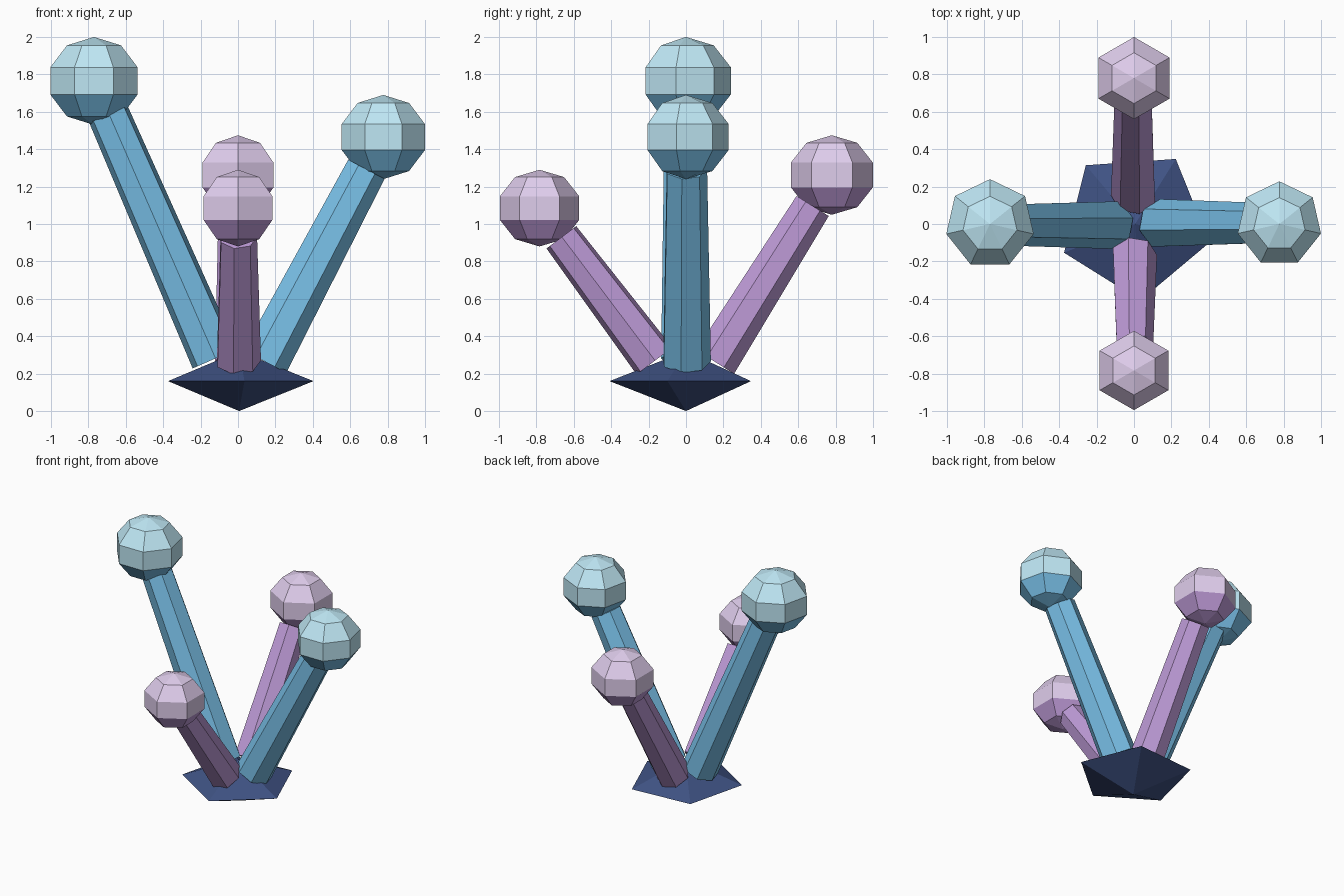
import bpy, bmesh
from math import sin, cos, pi, radians
from mathutils import Vector, Matrix

if "Cube" in bpy.data.objects:
    bpy.data.objects.remove(bpy.data.objects["Cube"])


def material(name, rgb):
    m = bpy.data.materials.new(name)
    m.diffuse_color = (*rgb, 1)
    m.use_nodes = True
    m.node_tree.nodes["Principled BSDF"].inputs["Base Color"].default_value = m.diffuse_color
    return m


def lathe(name, profile, sides, start, matrix, mats):
    """Faceted solid from (radius, height, material slot of the band above) rings."""
    bm = bmesh.new()
    rings = []
    for r, z, _ in profile:
        if r < 1e-5:
            rings.append([bm.verts.new((0, 0, z))] * sides)
        else:
            angles = [start + 2 * pi * i / sides for i in range(sides)]
            rings.append([bm.verts.new((r * cos(a), r * sin(a), z)) for a in angles])
    for (lo, hi), p in zip(zip(rings, rings[1:]), profile):
        for i in range(sides):
            j = (i + 1) % sides
            corners = list(dict.fromkeys((lo[i], lo[j], hi[j], hi[i])))
            bm.faces.new(corners).material_index = p[2]
    # close open ends with caps
    for ring in (rings[0], rings[-1]):
        if ring[0] is not ring[1]:
            bm.faces.new(ring)
    bmesh.ops.recalc_face_normals(bm, faces=bm.faces[:])
    mesh = bpy.data.meshes.new(name)
    bm.to_mesh(mesh)
    bm.free()
    for m in mats:
        mesh.materials.append(m)
    ob = bpy.data.objects.new(name, mesh)
    ob.matrix_world = matrix
    bpy.context.collection.objects.link(ob)
    return ob


navy = material("navy", (0.05, 0.085, 0.23))
blue = material("blue", (0.20, 0.55, 0.84))
pale_blue = material("pale_blue", (0.52, 0.80, 0.91))
purple = material("purple", (0.52, 0.33, 0.69))
pale_purple = material("pale_purple", (0.74, 0.61, 0.84))

# five-sided double-pyramid base
lathe("base", [(0, 0, 0), (0.41, 0.16, 0), (0, 0.32, 0)], 5, radians(58),
      Matrix.Translation((0.006, 0, 0)), [navy])


def sprout(name, heading, reach, height, foot, foot_z, r0, r1, ball_r, ball_h, sides, stem, cap):
    """Leaning stalk with a two-tone faceted ball on its end."""
    out = Vector((cos(heading), sin(heading), 0))
    centre = out * reach + Vector((0, 0, height))
    start = out * foot + Vector((0, 0, foot_z))
    axis = (centre - start).normalized()
    length = (centre - start).length - 0.195
    # local x leans outward, local z follows the stalk
    side = axis.cross(out).normalized()
    lean = side.cross(axis)
    frame = Matrix((lean, side, axis)).transposed().to_4x4()
    lathe(name + "_stalk", [(r0, 0, 0), (r1, length, 0)], 7, radians(40),
          Matrix.Translation(start) @ frame, [stem])
    # ball: five bands, lower two in the stalk colour
    profile = []
    for k in range(6):
        t = pi * k / 5
        profile.append((ball_r * sin(t), -ball_h * cos(t), 0 if k < 2 else 1))
    lathe(name + "_ball", profile, sides, pi / 2, Matrix.Translation(centre), [stem, cap])


sprout("left", pi, 0.77, 1.765, 0.123, 0.28, 0.133, 0.115, 0.252, 0.235, 7, blue, pale_blue)
sprout("right", 0, 0.777, 1.465, 0.143, 0.265, 0.133, 0.113, 0.24, 0.225, 7, blue, pale_blue)
sprout("front", -pi / 2, 0.783, 1.085, 0.168, 0.268, 0.123, 0.102, 0.223, 0.205, 6, purple, pale_purple)
sprout("back", pi / 2, 0.78, 1.262, 0.155, 0.263, 0.123, 0.104, 0.231, 0.2125, 6, purple, pale_purple)
